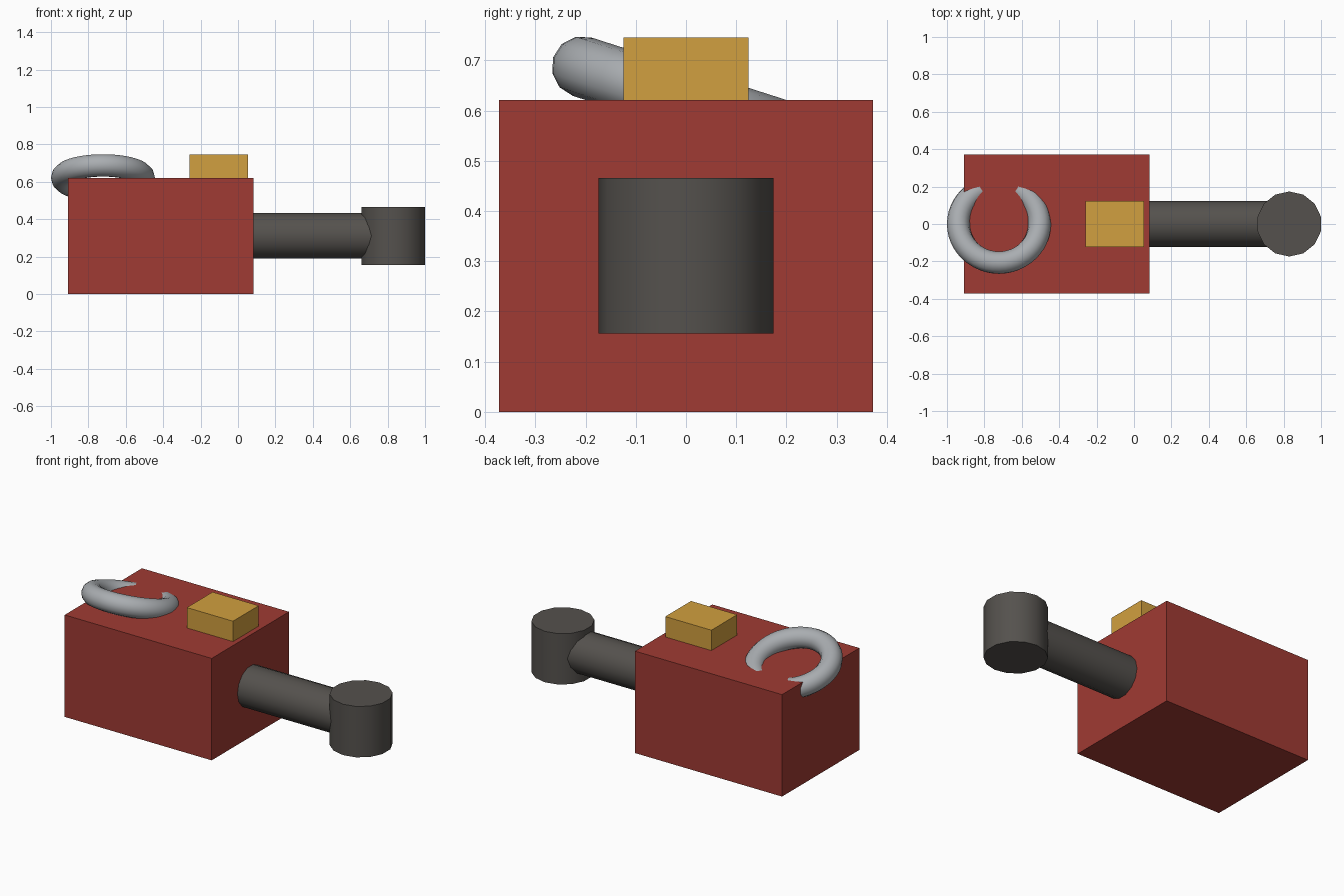
import bpy
from math import pi

if "Cube" in bpy.data.objects:
    bpy.data.objects.remove(bpy.data.objects["Cube"])


def material(name, rgb):
    m = bpy.data.materials.new(name)
    m.diffuse_color = (*rgb, 1)
    m.use_nodes = True
    m.node_tree.nodes["Principled BSDF"].inputs["Base Color"].default_value = m.diffuse_color
    return m


red = material("red_paint", (0.35, 0.043, 0.033))
yellow = material("yellow_paint", (0.64, 0.35, 0.05))
iron = material("dark_iron", (0.09, 0.083, 0.075))
steel = material("steel", (0.40, 0.42, 0.44))


def finish(name, mat, smooth=False):
    ob = bpy.context.object
    ob.name = name
    ob.data.materials.append(mat)
    if smooth:
        bpy.ops.object.shade_smooth_by_angle(angle=pi / 5)
    return ob


def box(name, mat, x0, x1, width, z0, z1):
    bpy.ops.mesh.primitive_cube_add(size=1, location=((x0 + x1) / 2, 0, (z0 + z1) / 2))
    ob = bpy.context.object
    ob.scale = (x1 - x0, width, z1 - z0)
    bpy.ops.object.transform_apply(location=False, rotation=False, scale=True)
    return finish(name, mat)


def cylinder(name, mat, radius, depth, location, tilt=0):
    bpy.ops.mesh.primitive_cylinder_add(vertices=14, radius=radius, depth=depth,
                                        location=location, rotation=(0, tilt, 0))
    return finish(name, mat, True)


# Main housing and the small block on its lid
box("housing", red, -0.908, 0.083, 0.744, 0, 0.621)
box("top_block", yellow, -0.258, 0.053, 0.248, 0.621, 0.745)

# Horizontal arm running into the upright end drum
cylinder("arm", iron, 0.124, 0.78, (0.44, 0, 0.311), pi / 2)
cylinder("end_drum", iron, 0.174, 0.31, (0.83, 0, 0.311))

# Tilted ring, half sunk into the lid
bpy.ops.mesh.primitive_torus_add(major_segments=48, minor_segments=12,
                                 major_radius=0.217, minor_radius=0.061,
                                 location=(-0.722, 0, 0.621), rotation=(-0.31, 0, 0))
finish("ring", steel, True)
